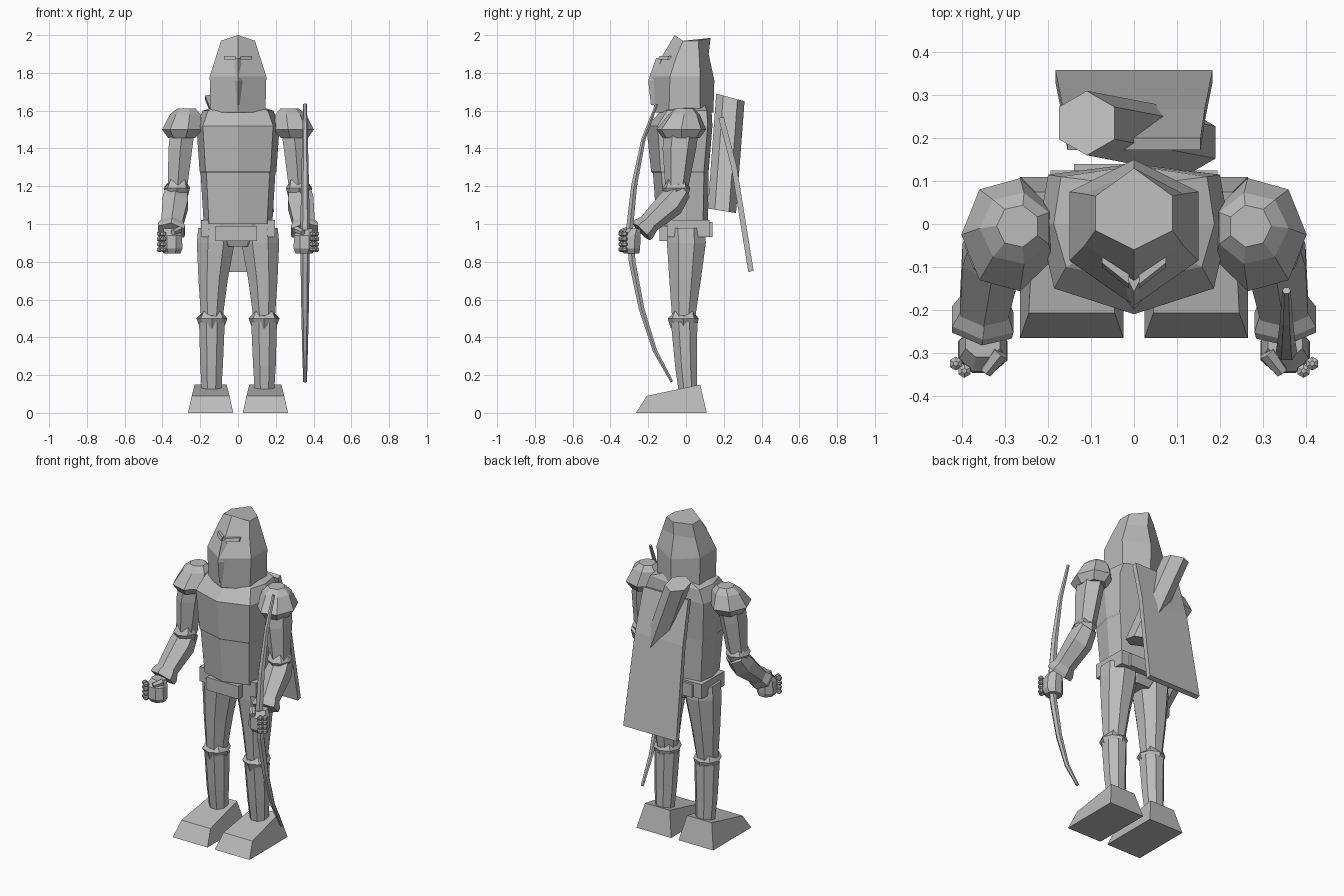
import bpy, bmesh, math
from mathutils import Vector

if "Cube" in bpy.data.objects:
    bpy.data.objects.remove(bpy.data.objects["Cube"])

grey = bpy.data.materials.new("armour grey")
grey.diffuse_color = (0.5, 0.5, 0.5, 1)
grey.use_nodes = True
grey.node_tree.nodes["Principled BSDF"].inputs["Base Color"].default_value = grey.diffuse_color


def loft(name, rings):
    """Skin a list of equal-length point rings, cap both ends, flat shaded."""
    bm = bmesh.new()
    rows = [[bm.verts.new(p) for p in r] for r in rings]
    n = len(rows[0])
    for a, b in zip(rows, rows[1:]):
        for i in range(n):
            j = (i + 1) % n
            bm.faces.new((a[i], a[j], b[j], b[i]))
    bm.faces.new(rows[0])
    bm.faces.new(rows[-1])
    bmesh.ops.recalc_face_normals(bm, faces=bm.faces)
    me = bpy.data.meshes.new(name)
    bm.to_mesh(me)
    bm.free()
    me.materials.append(grey)
    ob = bpy.data.objects.new(name, me)
    bpy.context.collection.objects.link(ob)
    return ob


def tube(name, stations, n=8, side=1, axis=None, half=True, zig=0.0):
    """Faceted limb; stations are (x, y, z, half width, half depth)."""
    d = Vector(axis or (0, 0, 1)).normalized()
    u = Vector((1, 0, 0))
    u = (u - d * u.dot(d)).normalized()
    v = d.cross(u)
    k = math.cos(math.pi / n) if half else 1
    rings = []
    for s, (x, y, z, ru, rv) in enumerate(stations):
        ring = []
        for i in range(n):
            a = 2 * math.pi * (i + (0.5 if half else 0)) / n
            p = Vector((x, y, z)) + u * (ru / k * math.cos(a)) + v * (rv / k * math.sin(a))
            if zig and s in (0, len(stations) - 1):
                p += d * (zig if i % 2 else -zig)
            ring.append((p.x * side, p.y, p.z))
        rings.append(ring)
    return loft(name, rings)


def box(name, x0, x1, y0, y1, z0, z1, side=1):
    pts = ((x0, y0), (x1, y0), (x1, y1), (x0, y1))
    return loft(name, [[(x * side, y, z) for x, y in pts] for z in (z0, z1)])


def mirrored_ring(half):
    """Close a half outline that starts and ends on the centre line."""
    return half + [(-x, y, z) for x, y, z in half[-2:0:-1]]


# Torso: front ridge, front corner, flank, back corner, spine
torso = []
for z, w, f, c, b in ((1.00, .165, -.155, -.11, .10), (1.27, .18, -.175, -.13, .105),
                      (1.28, .185, -.185, -.135, .105), (1.52, .20, -.21, -.15, .125),
                      (1.60, .17, -.13, -.10, .12), (1.63, .09, -.08, -.06, .11)):
    torso.append(mirrored_ring([(0, f, z), (w * .93, c, z), (w * 1.1, 0, z),
                                (w, b - .01, z), (0, b + .015, z)]))
loft("torso", torso)

# Belt and pelvis with front and rear plates
box("belt", -.195, .195, -.10, .125, .93, 1.02)
tube("pelvis", [(0, 0, .88, .10, .08), (0, 0, .95, .17, .11), (0, 0, 1.02, .17, .12)])
box("belt_front_plate", -.12, .10, -.14, -.09, .91, .99)
box("belt_rear_plate", -.14, .14, .11, .14, .93, 1.01)

# Hood
hood = []
for z, f, w, ya, yb, k, zs, zk in ((1.59, -.165, .145, -.09, .075, .145, 0, 0),
                                   (1.78, -.19, .15, -.085, .075, .15, 0, -.02),
                                   (1.90, -.12, .115, -.05, .07, .12, -.01, 0),
                                   (2.00, -.06, .09, -.015, .065, .13, -.03, -.015)):
    hood.append(mirrored_ring([(0, f, z), (w, ya, z + zs), (w, yb, z + zs), (0, k, z + zk)]))
loft("hood", hood)

# Face guard: nose ridge, brows and cheek edges
loft("nose_ridge", [mirrored_ring([(0, y - .018, z), (w, y + .012, z), (0, y + .05, z)])
                    for y, z, w in ((-.168, 1.63, .012), (-.182, 1.76, .025), (-.14, 1.88, .015))])
for s in (1, -1):
    loft("brow", [[(s * x, y, z) for y, z in ((y0 - .015, 1.87), (y0 + .04, 1.87),
                                               (y0 + .04, 1.89), (y0 - .005, 1.89))]
                  for x, y0 in ((.012, -.135), (.075, -.085))])

for s in (1, -1):
    # Feet: wedge sloping down to the toe
    loft("foot", [[(s * x, y, z) for x, y, z in r] for r in (
        [(.025, -.265, 0), (.265, -.265, 0), (.265, .11, 0), (.025, .11, 0)],
        [(.045, -.207, .09), (.245, -.207, .09), (.23, .075, .15), (.06, .075, .15)])])

    # Legs
    tube("lower_leg", [(.14, .01, .12, .052, .05), (.14, 0, .25, .06, .058),
                       (.138, -.01, .48, .068, .07)], side=s)
    tube("knee_guard", [(.138, -.012, .46, .062, .068), (.138, -.015, .50, .082, .082),
                        (.138, -.012, .525, .062, .066)], side=s, half=False, zig=.014)
    tube("thigh", [(.138, -.012, .51, .058, .062), (.132, -.005, .70, .077, .083),
                   (.118, .002, .90, .10, .103), (.115, 0, .98, .095, .10)], side=s)

    # Shoulder pad
    tube("shoulder_pad", [(.295, -.025, 1.455, .075, .10), (.29, -.025, 1.50, .112, .135),
                          (.275, -.01, 1.58, .085, .085), (.27, -.005, 1.612, .05, .05)],
         n=7, side=s, half=False)

    # Upper arm, elbow, forearm, cuff
    tube("upper_arm", [(.29, -.02, 1.53, .065, .08), (.305, -.035, 1.40, .063, .077),
                       (.322, -.05, 1.17, .05, .05)], n=6, side=s)
    tube("elbow_guard", [(.322, -.05, 1.155, .055, .06), (.324, -.052, 1.19, .07, .075),
                         (.318, -.05, 1.225, .052, .055)], n=8, side=s, half=False, zig=.014)
    arm = (.04, -.20, -.20)
    tube("forearm", [(.325, -.022, 1.185, .055, .05), (.332, -.08, 1.11, .068, .065),
                     (.352, -.215, .985, .055, .045)], n=6, side=s, axis=arm)
    tube("cuff", [(.348, -.195, 1.0, .058, .048), (.352, -.222, .975, .072, .058),
                  (.354, -.237, .96, .07, .056)], n=6, side=s, axis=arm)

    # Fist with knuckles and thumb
    tube("fist", [(.35, -.29, .845, .045, .042), (.352, -.295, .87, .058, .052),
                  (.352, -.292, .94, .055, .052), (.352, -.275, .975, .04, .035)], side=s)
    for i in range(4):
        z = .865 + i * .028
        for x, y in ((.415, -.325), (.395, -.342)):
            tube("knuckle", [(x, y, z - .014, .005, .005), (x, y, z - .006, .014, .014),
                             (x, y, z + .006, .014, .014), (x, y, z + .014, .005, .005)],
                 n=6, side=s)
    tube("thumb", [(.31, -.30, .97, .018, .018), (.345, -.345, .955, .013, .013)],
         n=6, side=s, axis=(.035, -.045, -.015))

# Bow: tapered bent stave through the left hand
stave = [(-.155, 1.635, .010), (-.225, 1.45, .015), (-.275, 1.20, .021), (-.298, .98, .025),
         (-.285, .80, .024), (-.235, .55, .020), (-.165, .33, .015), (-.075, .165, .010)]
rings = []
for i, (y, z, r) in enumerate(stave):
    a, b = stave[max(i - 1, 0)], stave[min(i + 1, len(stave) - 1)]
    t = Vector((0, b[0] - a[0], b[1] - a[1])).normalized()
    v = t.cross(Vector((1, 0, 0)))
    rings.append([Vector((.355 + r * math.cos(k * math.pi / 3), y, z))
                  + v * (r * .85 * math.sin(k * math.pi / 3)) for k in range(6)])
loft("bow", rings)

# Cape hanging away from the back
loft("cape", [[(-w, y, z), (w, y, z), (w, y + .028, z + .008), (-w, y + .028, z + .008)]
              for w, y, z in ((.155, .172, 1.56), (.165, .24, 1.30), (.183, .33, .745))])

# Quiver slung diagonally between back and cape
quiver = []
for cx, cy, cz in ((.125, .19, 1.07), (-.11, .235, 1.67)):
    quiver.append([(cx + .075 * math.sin(k * math.pi / 3), cy + .075 * math.cos(k * math.pi / 3),
                    cz + .02 * math.cos(k * math.pi / 3) * (-1 if cz > 1.5 else -.6)
                    ) for k in range(6)])
loft("quiver", quiver)
